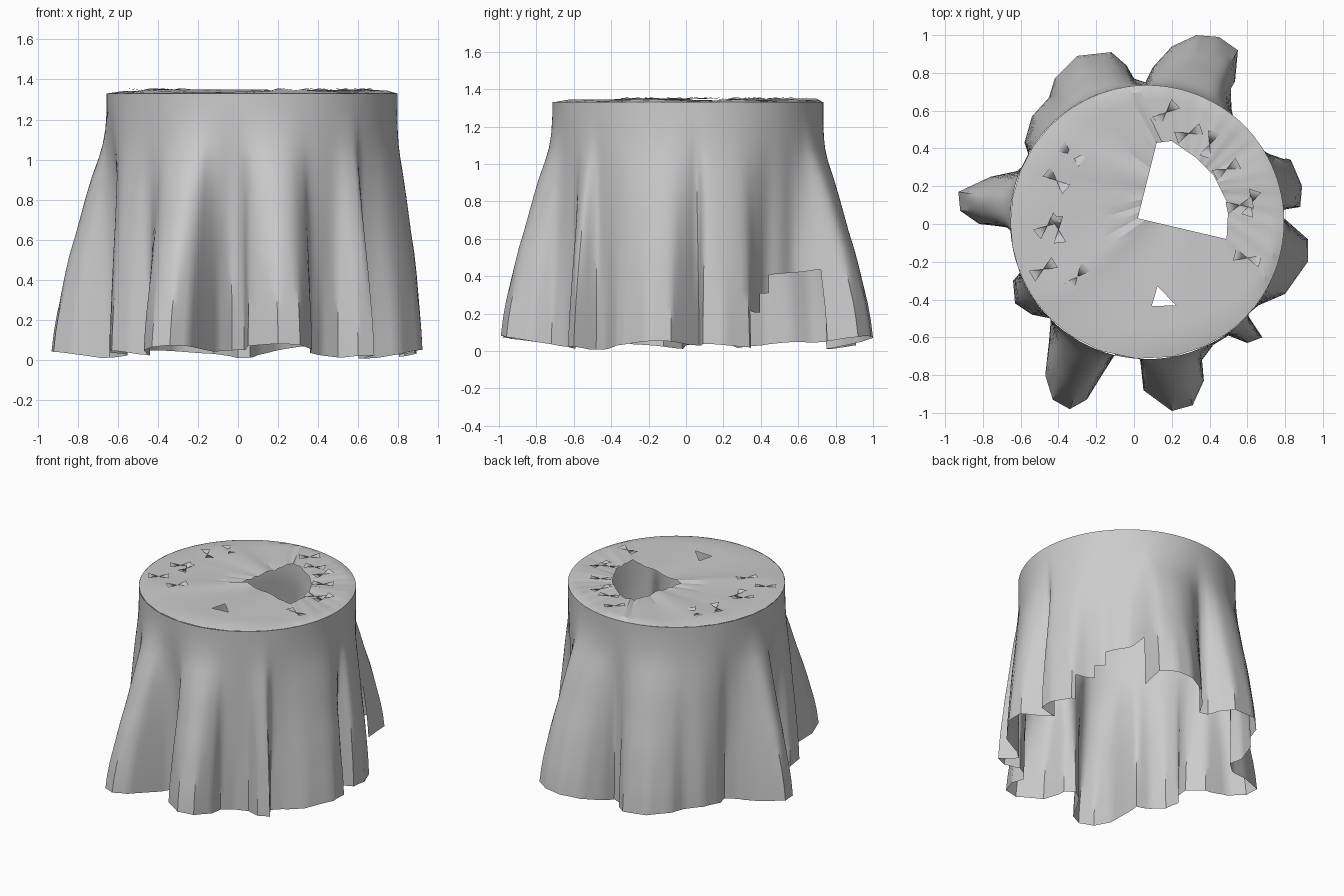
import bpy, bmesh, math, random
from mathutils import Vector

if "Cube" in bpy.data.objects:
    bpy.data.objects.remove(bpy.data.objects["Cube"])

random.seed(4)
CX, CY, R, ZT = 0.07, 0.01, 0.725, 1.33
SUB = 4

# Plan outline of the hem, counter-clockwise, one lobe per fold
HEM = [(.75, .07), (.88, .09), (.89, .2), (.83, .34), (.72, .37), (.62, .42), (.58, .5), (.52, .58),
       (.53, .7), (.55, .92), (.45, .99), (.33, 1), (.2, .94), (.1, .83), (.06, .75), (0, .77),
       (-.04, .84), (-.12, .91), (-.3, .89), (-.42, .77), (-.45, .67), (-.54, .57), (-.58, .43),
       (-.55, .34), (-.62, .28), (-.76, .25), (-.93, .17), (-.92, .07), (-.82, 0), (-.64, -.02),
       (-.55, -.12), (-.57, -.22), (-.64, -.3), (-.63, -.42), (-.54, -.48), (-.44, -.5),
       (-.45, -.62), (-.47, -.8), (-.43, -.93), (-.34, -.98), (-.25, -.93), (-.17, -.8),
       (-.1, -.69), (-.03, -.64), (.03, -.69), (.05, -.88), (.2, -.99), (.31, -.96), (.37, -.83),
       (.36, -.72), (.42, -.64), (.5, -.59), (.6, -.63), (.68, -.6), (.6, -.48), (.66, -.43),
       (.8, -.37), (.92, -.2), (.92, -.08), (.84, -.01)]
# Height on the skirt and how far it has flared from rim to hem
PROFILE = [(1.33, 0), (1.25, 0), (1.15, .03), (1.07, .08), (1, .15), (.9, .27), (.8, .37), (.7, .46),
           (.6, .55), (.5, .65), (.4, .74), (.3, .82), (.2, .9), (.1, .96), (0, 1)]


def finish(bm, name, angle=40):
    me = bpy.data.meshes.new(name)
    bm.to_mesh(me)
    bm.free()
    ob = bpy.data.objects.new(name, me)
    bpy.context.collection.objects.link(ob)
    bpy.ops.object.select_all(action='DESELECT')
    ob.select_set(True)
    bpy.context.view_layer.objects.active = ob
    bpy.ops.object.shade_smooth_by_angle(angle=math.radians(angle))
    return ob


def closed_spline(pts, sub):
    # returns the smooth curve and the matching straight-sided polygon
    p = [Vector(q) for q in pts]
    n, smooth, straight = len(p), [], []
    for i in range(n):
        a, b, c, d = (p[(i + k) % n] for k in (-1, 0, 1, 2))
        for s in range(sub):
            t = s / sub
            smooth.append(.5 * (2 * b + (c - a) * t + (2 * a - 5 * b + 4 * c - d) * t * t
                                + (3 * b - a - 3 * c + d) * t ** 3))
            straight.append(b.lerp(c, t))
    return smooth, straight


def bridge(bm, rows, keep=lambda i, j: True):
    n = len(rows[0])
    for i in range(len(rows) - 1):
        for j in range(n):
            if keep(i, j):
                k = (j + 1) % n
                bm.faces.new((rows[i][j], rows[i + 1][j], rows[i + 1][k], rows[i][k]))


# Draped skirt: a round rim blended into the folded hem, creased flat near the floor
hem, facets = closed_spline(HEM, SUB)
n = len(hem)
ang = [math.atan2(p.y - CY, p.x - CX) for p in hem]
for i in range(1, n):
    ang[i] += 2 * math.pi * round((ang[i - 1] - ang[i]) / (2 * math.pi))


def wrapped(i):
    return ang[i % n] + 2 * math.pi * (i // n)


rim_ang = [sum(wrapped(i + k) for k in range(-5, 6)) / 11 for i in range(n)]
bm = bmesh.new()
rows = []
for z, w in PROFILE:
    row = []
    low = max(0, min(1, (.5 - z) / .3))
    for p, f, a, ra in zip(hem, facets, ang, rim_ang):
        r = math.hypot(p.x - CX, p.y - CY)
        inner = max(0, min(1, (.76 - r) / .15))
        rim = Vector((CX + R * math.cos(ra), CY + R * math.sin(ra)))
        q = rim.lerp(p.lerp(f, low), w ** (1 - .3 * inner))
        # the hem lifts a little on the lobe tips and in the front hollow
        hz = .022 + .015 * math.sin(5 * a + 2.2) + .035 * max(0, r - .75) / .25
        hz += .03 * math.exp(-((a % (2 * math.pi) - 4.5) / .3) ** 2)
        row.append(bm.verts.new((q.x, q.y, max(0, z + hz * (1 - z / ZT)))))
    rows.append(row)

# Torn, stepped hem at the back right
STEPS = [(25, 31, .2), (31, 38, .3), (38, 58, .4)]


def keep_cloth(i, j):
    d = math.degrees(ang[j])
    return hem[j].y > .72 or not any(lo <= d < hi and PROFILE[i][0] <= h for lo, hi, h in STEPS)


bridge(bm, rows, keep_cloth)
bmesh.ops.delete(bm, geom=[v for v in bm.verts if not v.link_faces], context='VERTS')
finish(bm, "cloth_skirt")

# Cloth top with a ragged wedge-shaped opening
HOLE = [(.49, -.08), (.5, .1), (.42, .26), (.33, .35), (.2, .44), (.12, .43), (.02, .03)]
edge = []
for i, a in enumerate(HOLE):
    b = HOLE[(i + 1) % len(HOLE)]
    for s in range(12):
        edge.append(Vector(a).lerp(Vector(b), s / 12))
bm = bmesh.new()
rows = []
mid = Vector((.27, .17))
for t in (1, .97, .88, .75, .6, .45, .3, .15, 0):
    row = []
    for p in edge:
        a = math.atan2(p.y - mid.y, p.x - mid.x)
        d = Vector((math.cos(a), math.sin(a)))
        # distance from the opening's middle to the rim along this direction
        o = mid - Vector((CX, CY))
        h = o.dot(d)
        s = -h + math.sqrt(h * h - o.length_squared + R * R)
        q = p.lerp(mid + d * s, t)
        # radial wrinkles, strongest at the left
        wr = .004 * math.sin(7 * a) + (.006 if abs(a) > 2 else .002) * math.sin(29 * a)
        row.append(bm.verts.new((q.x, q.y, ZT + min(1, (1 - t) * 8) * (.011 + wr))))
    rows.append(row)
bridge(bm, rows)
# small triangular hole in the front half of the top
near = min(bm.faces, key=lambda f: (f.calc_center_median().xy - Vector((.165, -.35))).length)
cut = bmesh.ops.triangulate(bm, faces=[near])['faces']
bmesh.ops.delete(bm, geom=cut[:1], context='FACES')
bmesh.ops.recalc_face_normals(bm, faces=bm.faces[:])
finish(bm, "cloth_top", 20)

# Little bow-tie puckers standing out of the top
SPOTS = [(.17, .59), (.29, .48), (.4, .42), (.49, .29), (.56, .1), (.62, .11), (.6, -.18), (-.33, .37),
         (-.41, .23), (-.46, -.01), (-.4, -.03), (-.3, -.28), (-.48, -.24)]
bm = bmesh.new()
for x, y in SPOTS:
    a = random.uniform(0, math.pi)
    u = Vector((math.cos(a), math.sin(a), 0))
    v = Vector((-u.y, u.x, 0))
    c = bm.verts.new((x, y, 1.346))
    for s in (-1, 1):
        m = Vector((x, y, 1.35)) + u * .07 * s
        bm.faces.new((c, bm.verts.new(m + v * .033 + Vector((0, 0, .006))), bm.verts.new(m - v * .033)))
finish(bm, "top_puckers")
